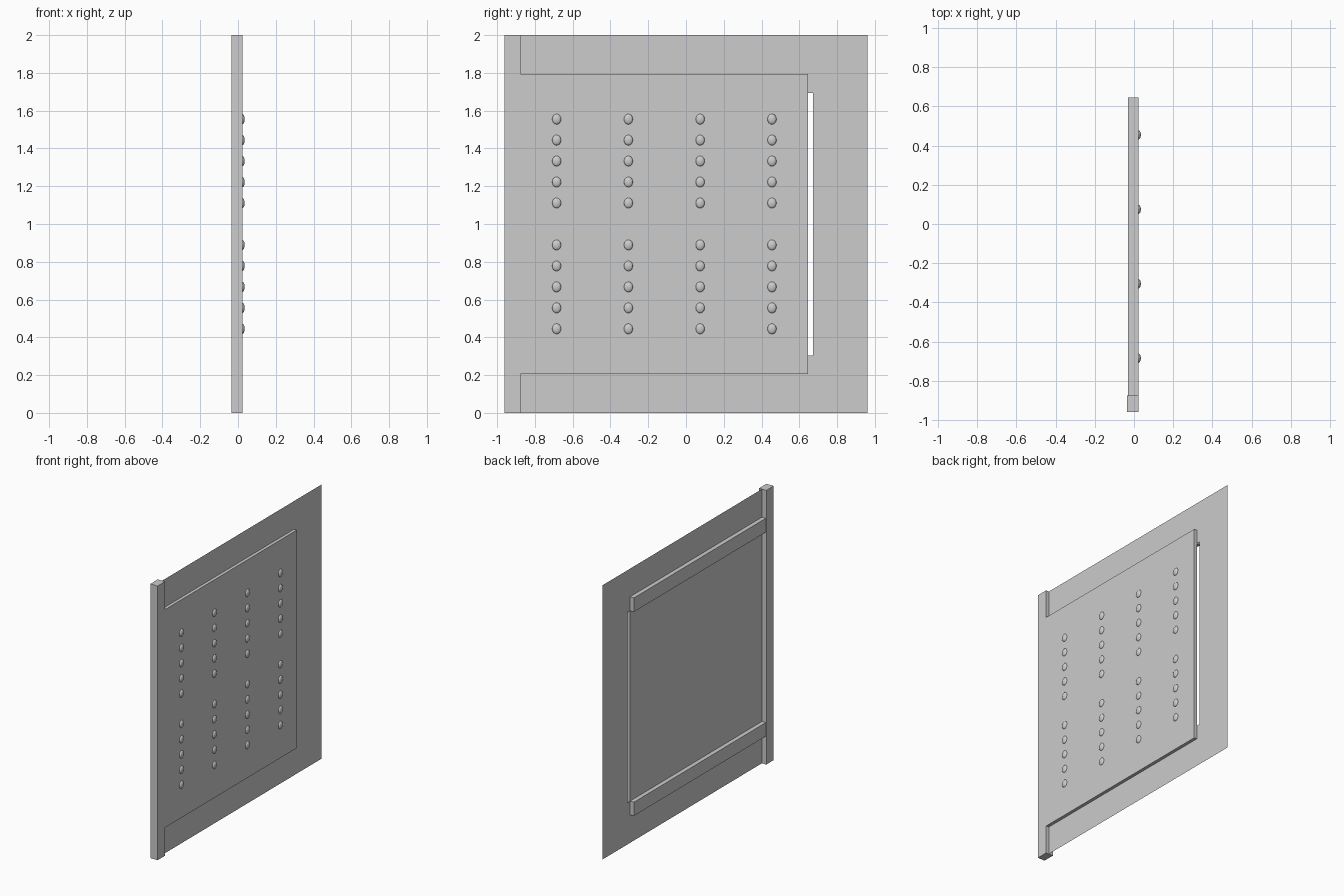
import bpy
import bmesh

cube = bpy.data.objects.get("Cube")
if cube:
    bpy.data.objects.remove(cube, do_unlink=True)

grey = bpy.data.materials.new("plain_grey")
grey.use_nodes = True
colour = (0.604, 0.604, 0.604, 1)
grey.diffuse_color = colour
grey.node_tree.nodes["Principled BSDF"].inputs["Base Color"].default_value = colour

# Main dimensions
FRONT = 0.023                      # raised face of the panel
BACK, BATTEN_BACK = -0.035, -0.031
HALF, POST_IN, PANEL_END = 0.96, -0.875, 0.645
LOW, HIGH = 0.205, 1.795           # panel bottom and top
HOLE_LOW, HOLE_HIGH, HOLE_END = 0.305, 1.693, 0.673


def finish(name, bm):
    mesh = bpy.data.meshes.new(name)
    bm.to_mesh(mesh)
    bm.free()
    mesh.materials.append(grey)
    obj = bpy.data.objects.new(name, mesh)
    bpy.context.collection.objects.link(obj)
    return obj


def box(name, xs, ys, zs):
    bm = bmesh.new()
    bmesh.ops.create_cube(bm, size=1)
    for v in bm.verts:
        for i, span in enumerate((xs, ys, zs)):
            v.co[i] = span[1] if v.co[i] > 0 else span[0]
    return finish(name, bm)


# Thin backing sheet with a rectangular opening
bm = bmesh.new()
ys = (-HALF, POST_IN, HOLE_END, HALF)
zs = (0, HOLE_LOW, HOLE_HIGH, 2)
grid = [[bm.verts.new((0, y, z)) for z in zs] for y in ys]
for i in range(3):
    for j in range(3):
        if (i, j) != (1, 1):
            bm.faces.new((grid[i][j], grid[i + 1][j],
                          grid[i + 1][j + 1], grid[i][j + 1]))
finish("backing_sheet", bm)

# Edge post in two halves, clamping the sheet
box("post_outer_half", (0, FRONT), (-HALF, POST_IN), (0, 2))
box("post_inner_half", (BACK, 0), (-HALF, POST_IN), (0, 2))

# Raised panel, with battens along its top and bottom on the other side
box("door_panel", (0, FRONT), (POST_IN, PANEL_END), (LOW, HIGH))
box("lower_batten", (BATTEN_BACK, 0), (POST_IN, PANEL_END), (LOW, HOLE_LOW))
box("upper_batten", (BATTEN_BACK, 0), (POST_IN, PANEL_END), (HOLE_HIGH, HIGH))

# Domed studs: four columns, two groups of five rows
bm = bmesh.new()
bmesh.ops.create_uvsphere(bm, u_segments=20, v_segments=12, radius=1)
for v in bm.verts:
    v.co.x *= 0.012
    v.co.y *= 0.0235
    v.co.z *= 0.0275
for f in bm.faces:
    f.smooth = True
first = finish("stud", bm)
for column in range(4):
    for row in range(11):
        if row == 5:
            continue
        stud = bpy.data.objects.new(f"stud_{column + 1}_{row + 1}", first.data)
        stud.location = (FRONT, -0.685 + 0.38 * column, 0.445 + 0.111 * row)
        bpy.context.collection.objects.link(stud)
bpy.data.objects.remove(first)
